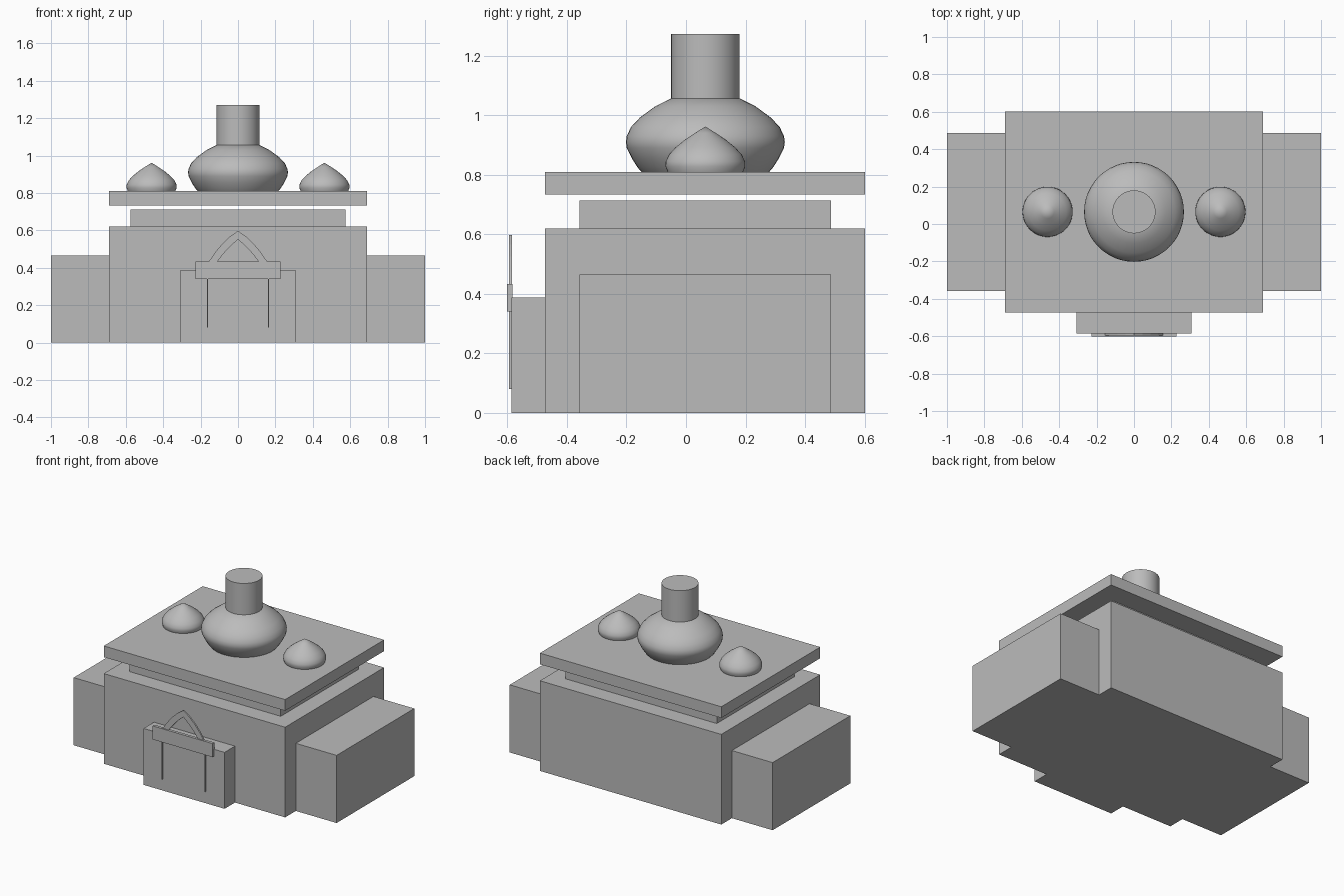
import bpy, bmesh, math

if "Cube" in bpy.data.objects:
    bpy.data.objects.remove(bpy.data.objects["Cube"])

stone = bpy.data.materials.new("grey stone")
stone.diffuse_color = (0.5, 0.5, 0.5, 1)
stone.use_nodes = True
stone.node_tree.nodes["Principled BSDF"].inputs["Base Color"].default_value = stone.diffuse_color


def finish(name, bm, smooth=False):
    bmesh.ops.recalc_face_normals(bm, faces=bm.faces[:])
    me = bpy.data.meshes.new(name)
    bm.to_mesh(me)
    bm.free()
    me.materials.append(stone)
    ob = bpy.data.objects.new(name, me)
    bpy.context.collection.objects.link(ob)
    if smooth:
        bpy.ops.object.select_all(action='DESELECT')
        bpy.context.view_layer.objects.active = ob
        ob.select_set(True)
        bpy.ops.object.shade_smooth_by_angle(angle=math.radians(40))
    return ob


def box(name, x0, x1, y0, y1, z0, z1):
    bm = bmesh.new()
    bmesh.ops.create_cube(bm, size=1)
    for v in bm.verts:
        v.co = ((x0 + x1) / 2 + v.co.x * (x1 - x0),
                (y0 + y1) / 2 + v.co.y * (y1 - y0),
                (z0 + z1) / 2 + v.co.z * (z1 - z0))
    return finish(name, bm)


def lathe(name, x, y, profile, n=48):
    """Closed solid of revolution from (radius, height) pairs."""
    bm = bmesh.new()
    pts = [bm.verts.new((x + r, y, z)) for r, z in profile]
    edges = [bm.edges.new(e) for e in zip(pts, pts[1:])]
    bmesh.ops.spin(bm, geom=pts + edges, cent=(x, y, 0), axis=(0, 0, 1),
                   angle=math.tau, steps=n, use_duplicate=False)
    bmesh.ops.remove_doubles(bm, verts=bm.verts[:], dist=0.0005)
    return finish(name, bm, True)


# Main hall, side wings and entrance block
box("main_hall", -0.69, 0.69, -0.473, 0.602, 0, 0.62)
for side, name in ((-1, "left_wing"), (1, "right_wing")):
    a, b = sorted((side * 0.69, side * 1.0))
    box(name, a, b, -0.357, 0.487, 0, 0.465)
box("entrance_block", -0.308, 0.308, -0.586, -0.473, 0, 0.388)

# Recessed upper tier and the roof slab hovering above it
box("upper_tier", -0.575, 0.575, -0.357, 0.487, 0.62, 0.713)
box("roof_slab", -0.69, 0.69, -0.473, 0.602, 0.733, 0.81)

# Central bulbous dome with its neck
CY = 0.065
lathe("central_dome", 0, CY,
      [(0, 0.81), (0.215, 0.81), (0.228, 0.825), (0.247, 0.855), (0.264, 0.89),
       (0.267, 0.91), (0.264, 0.93), (0.25, 0.96), (0.22, 0.992),
       (0.168, 1.03), (0.112, 1.058), (0, 1.058)])
lathe("dome_neck", 0, CY,
      [(0, 1.05), (0.115, 1.05), (0.115, 1.272), (0, 1.272)])

# Small pointed side domes
for x, name in ((-0.462, "left_small_dome"), (0.462, "right_small_dome")):
    lathe(name, x, CY,
          [(0, 0.81), (0.127, 0.81), (0.134, 0.828), (0.133, 0.845),
           (0.122, 0.868), (0.1, 0.892), (0.068, 0.918), (0.035, 0.94),
           (0, 0.962)])

# Pointed arch frame: bowed strip on top, hair-thin legs below
outer = [(0.165, 0.08), (0.165, 0.42), (0.128, 0.475), (0.087, 0.526),
         (0.045, 0.566), (0, 0.598)]
inner = [(0.160, 0.08), (0.160, 0.36), (0.112, 0.432), (0.076, 0.478),
         (0.04, 0.517), (0, 0.552)]
bm = bmesh.new()
loops = [[bm.verts.new((x, -0.595, z)) for x, z in
          half + [(-x, z) for x, z in half[-2::-1]]] for half in (outer, inner)]
o, i = loops
faces = [bm.faces.new((o[k], o[k + 1], i[k + 1], i[k]))
         for k in range(len(o) - 1)]
ext = bmesh.ops.extrude_face_region(bm, geom=faces, use_keep_orig=True)
for v in ext["geom"]:
    if isinstance(v, bmesh.types.BMVert):
        v.co.y = -0.584
finish("arch_frame", bm)

# Lintel across the entrance
box("entrance_lintel", -0.228, 0.228, -0.602, -0.582, 0.34, 0.433)
